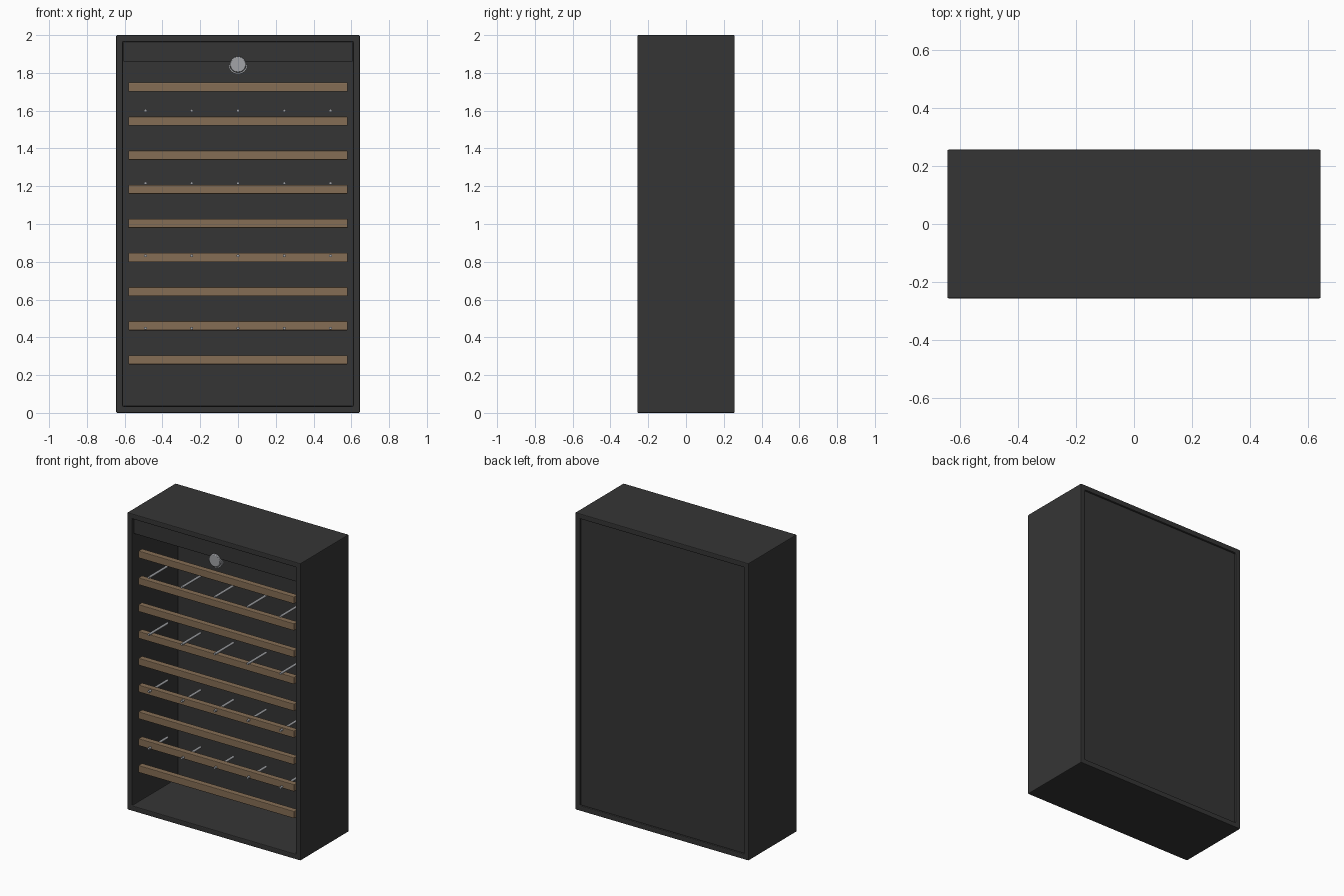
import bpy, bmesh, math
from mathutils import Matrix

if "Cube" in bpy.data.objects:
    bpy.data.objects.remove(bpy.data.objects["Cube"])


def material(name, rgb):
    m = bpy.data.materials.new(name)
    m.diffuse_color = (*rgb, 1)
    m.use_nodes = True
    m.node_tree.nodes["Principled BSDF"].inputs["Base Color"].default_value = m.diffuse_color
    return m


BLACK = material("matte black", (0.036, 0.036, 0.036))
WOOD = material("oak wood", (0.235, 0.155, 0.09))
STEEL = material("brushed steel", (0.36, 0.37, 0.39))


def make_object(name, bm, mat, bevel=0, smooth=False):
    me = bpy.data.meshes.new(name)
    bm.to_mesh(me)
    bm.free()
    me.materials.append(mat)
    ob = bpy.data.objects.new(name, me)
    bpy.context.collection.objects.link(ob)
    if bevel:
        b = ob.modifiers.new("bevel", 'BEVEL')
        b.width = bevel
        b.segments = 2
    if smooth:
        bpy.context.view_layer.objects.active = ob
        ob.select_set(True)
        bpy.ops.object.shade_smooth_by_angle(angle=math.radians(40))
        ob.select_set(False)
    return ob


def box_mesh(x, y, z):
    """Box from (min, max) pairs."""
    bm = bmesh.new()
    size = [b - a for a, b in (x, y, z)]
    mid = [(a + b) / 2 for a, b in (x, y, z)]
    bmesh.ops.create_cube(bm, size=1, matrix=Matrix.Translation(mid) @ Matrix.Diagonal((*size, 1)))
    return bm


def rod(name, x, z, r, y0, y1, mat, segments, bevel=0):
    """Cylinder running along y."""
    bm = bmesh.new()
    m = Matrix.Translation((x, (y0 + y1) / 2, z)) @ Matrix.Rotation(math.pi / 2, 4, 'X')
    bmesh.ops.create_cone(bm, cap_ends=True, segments=segments, radius1=r, radius2=r,
                          depth=y1 - y0, matrix=m)
    return make_object(name, bm, mat, bevel, True)


W, D, H, T = 0.645, 0.257, 2.0, 0.035

# Outer case: open tube thickened inward
bm = box_mesh((-W, W), (-D, D), (0, H))
bmesh.ops.delete(bm, geom=[f for f in bm.faces if abs(f.normal.y) > 0.5], context='FACES_ONLY')
case = make_object("case", bm, BLACK)
s = case.modifiers.new("walls", 'SOLIDIFY')
s.thickness = T
s.offset = -1
s.use_even_offset = True
b = case.modifiers.new("bevel", 'BEVEL')
b.width = 0.005
b.segments = 2

# Back panel, slightly recessed
make_object("back_panel", box_mesh((-W + T, W - T), (0.232, 0.247), (T, H - T)), BLACK, 0.003)

# Header across the top of the opening
make_object("header", box_mesh((-0.607, 0.607), (-0.24, -0.205), (1.86, 1.966)), BLACK, 0.004)

# Nine wooden rails
for i in range(9):
    z = 1.725 - i * 0.1805
    make_object(f"rail_{i + 1}", box_mesh((-0.58, 0.58), (-0.232, -0.192), (z - 0.024, z + 0.024)),
                WOOD, 0.004)

# Steel pegs in four rows of five
for row in range(4):
    for col in range(5):
        rod(f"peg_{row + 1}_{col + 1}", (col - 2) * 0.245, 1.6 - row * 0.384, 0.008,
            -0.25, -0.05, STEEL, 12)

# Round latch with a half ring below it
LZ = 1.845
rod("latch_disc", 0, LZ, 0.042, -0.252, -0.215, STEEL, 32, 0.004)
bm = bmesh.new()
N = 20
rings = []
for i in range(N + 1):
    a = math.pi + math.pi * i / N
    rings.append([bm.verts.new((r * math.cos(a), y, LZ + r * math.sin(a)))
                  for r, y in ((0.043, -0.242), (0.052, -0.242), (0.052, -0.22), (0.043, -0.22))])
for p, q in zip(rings, rings[1:]):
    for k in range(4):
        bm.faces.new((p[k], p[(k + 1) % 4], q[(k + 1) % 4], q[k]))
bm.faces.new(rings[0])
bm.faces.new(rings[-1])
bmesh.ops.recalc_face_normals(bm, faces=bm.faces)
make_object("latch_ring", bm, STEEL, 0.001, True)
